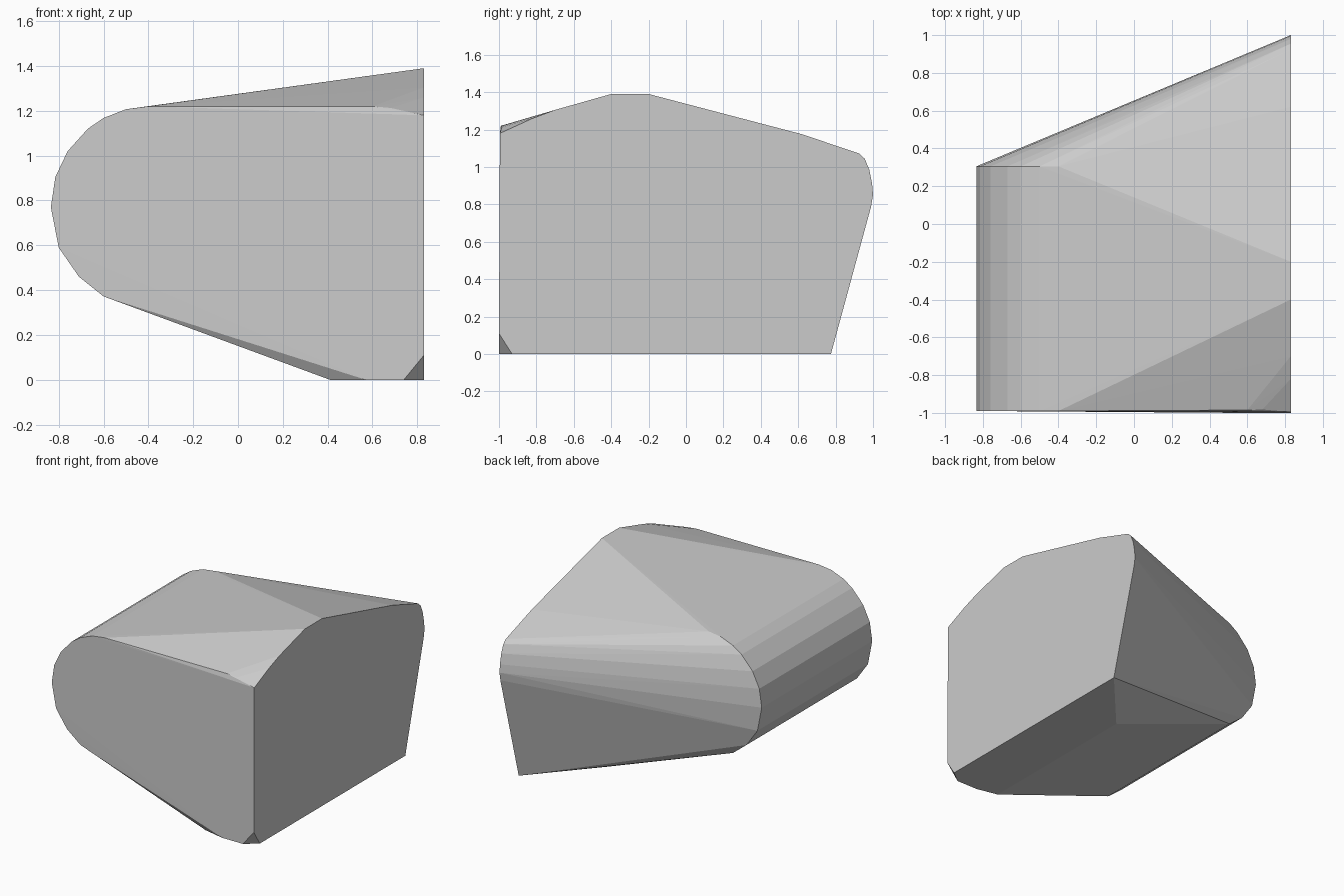
import bpy, bmesh

if "Cube" in bpy.data.objects:
    bpy.data.objects.remove(bpy.data.objects["Cube"])

# Rounded left nose, (x, z); swept from the front to the middle of the back
nose = [(-0.4, 1.22), (-0.5, 1.207), (-0.6, 1.168), (-0.67, 1.12), (-0.76, 1.02),
        (-0.815, 0.905), (-0.835, 0.77), (-0.80, 0.59), (-0.71, 0.46), (-0.60, 0.372)]

# Flat right-hand end at x = 0.83, (y, z)
end_x = 0.83
end = [(-0.995, 1.18), (-0.82, 1.26), (-0.7, 1.305), (-0.4, 1.39), (-0.2, 1.39),
       (0.62, 1.175), (0.925, 1.072), (0.955, 1.045), (0.98, 0.985), (0.995, 0.91),
       (1.0, 0.85), (0.99, 0.79), (0.775, 0), (-0.93, 0), (-1, 0.11)]

# Footprint corners on the ground and the front top edge
extra = [(0.41, 0.30, 0), (0.41, -0.965, 0), (0.57, -1, 0), (0.74, -1, 0),
         (0.60, -0.985, 1.22), (0.68, -0.982, 1.213)]

points = [(x, y, z) for x, z in nose for y in (-0.99, 0.305)]
points += [(end_x, y, z) for y, z in end] + extra

# Faceted solid wrapped around the profiles
bm = bmesh.new()
for p in points:
    bm.verts.new(p)
hull = bmesh.ops.convex_hull(bm, input=bm.verts[:])
loose = [v for v in bm.verts if not v.link_faces]
bmesh.ops.delete(bm, geom=loose, context='VERTS')
bmesh.ops.dissolve_limit(bm, angle_limit=0.01, verts=bm.verts[:], edges=bm.edges[:])
bmesh.ops.recalc_face_normals(bm, faces=bm.faces[:])
mesh = bpy.data.meshes.new("faceted_block")
bm.to_mesh(mesh)
bm.free()
bpy.context.collection.objects.link(bpy.data.objects.new("faceted_block", mesh))
